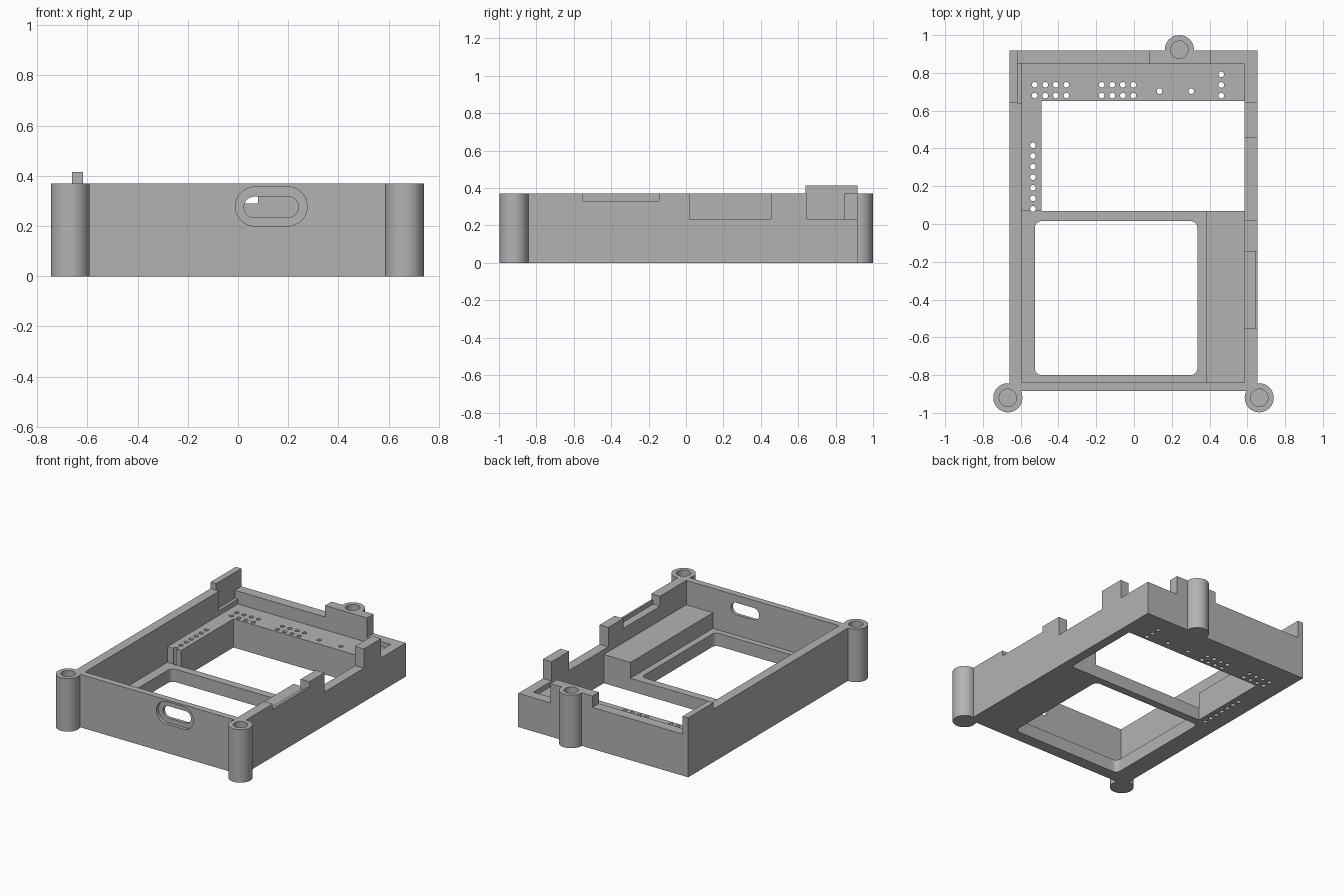
import bpy, bmesh
from math import cos, sin, pi, radians

if "Cube" in bpy.data.objects:
    bpy.data.objects.remove(bpy.data.objects["Cube"])

grey = bpy.data.materials.new("plain_grey")
grey.use_nodes = True
colour = (0.45, 0.45, 0.45, 1)
grey.diffuse_color = colour
grey.node_tree.nodes["Principled BSDF"].inputs["Base Color"].default_value = colour


def rounded(x0, x1, y0, y1, r, steps=8):
    """Rectangle outline with rounded corners, counter-clockwise."""
    centres = [(x1 - r, y1 - r), (x0 + r, y1 - r), (x0 + r, y0 + r), (x1 - r, y0 + r)]
    return [(cx + r * cos((q + i / steps) * pi / 2), cy + r * sin((q + i / steps) * pi / 2))
            for q, (cx, cy) in enumerate(centres) for i in range(steps + 1)]


def circle(cx, cy, r, n):
    return [(cx + r * cos(2 * pi * i / n), cy + r * sin(2 * pi * i / n)) for i in range(n)]


def prisms(name, outlines, lo, hi, along_y=False):
    """Extrude outlines from lo to hi along z, or along y for outlines in x and z."""
    bm = bmesh.new()
    for outline in outlines:
        verts = [bm.verts.new((a, lo, b) if along_y else (a, b, lo)) for a, b in outline]
        face = bm.faces.new(verts)
        new = bmesh.ops.extrude_face_region(bm, geom=[face])["geom"]
        shift = (0, hi - lo, 0) if along_y else (0, 0, hi - lo)
        bmesh.ops.translate(bm, vec=shift, verts=[v for v in new if isinstance(v, bmesh.types.BMVert)])
    bmesh.ops.recalc_face_normals(bm, faces=bm.faces)
    mesh = bpy.data.meshes.new(name)
    bm.to_mesh(mesh)
    bm.free()
    mesh.materials.append(grey)
    obj = bpy.data.objects.new(name, mesh)
    bpy.context.collection.objects.link(obj)
    return obj


def box(name, x0, x1, y0, y1, z0, z1):
    return prisms(name, [[(x0, y0), (x1, y0), (x1, y1), (x0, y1)]], z0, z1)


def combine(target, tool, operation="DIFFERENCE"):
    mod = target.modifiers.new("combine", "BOOLEAN")
    mod.operation, mod.solver, mod.object = operation, "EXACT", tool
    bpy.context.view_layer.objects.active = target
    bpy.ops.object.modifier_apply(modifier=mod.name)
    bpy.data.objects.remove(tool)


# Main dimensions
LEFT, RIGHT, FRONT, BACK, TOP = -0.66, 0.653, -0.885, 0.918, 0.37
IN_L, IN_R, IN_F, IN_B = -0.594, 0.586, -0.84, 0.847
BAR, SHELF, FLOOR, LOW, ABOVE = 0.07, 0.2, 0.09, 0.235, 0.6

# Outer block with screw posts and the tall corner tab
casing = box("casing", LEFT, RIGHT, FRONT, BACK, 0, TOP)
posts = [(-0.668, -0.92), (0.663, -0.92), (0.24, 0.923)]
for x, y in posts:
    combine(casing, prisms("post", [circle(x, y, 0.077, 48)], 0, TOP), "UNION")
combine(casing, box("tab", LEFT, -0.617, 0.64, BACK, 0.3, 0.415), "UNION")

# Interior: shelf level, lower bay, then the two floor openings
combine(casing, box("interior", IN_L, IN_R, IN_F, IN_B, SHELF, ABOVE))
combine(casing, box("bay", IN_L, 0.38, IN_F, BAR, FLOOR, ABOVE))
combine(casing, box("back_opening", -0.49, IN_R, BAR, 0.65, -0.1, ABOVE))
combine(casing, prisms("bay_opening", [rounded(-0.525, 0.335, -0.8, 0.015, 0.035)], -0.1, 0.3))

# Stepped rim: side notches, lowered back wall, ledge beside the tab
OUT = 1.1
rim_cuts = [
    (IN_R - 0.05, OUT, -0.55, -0.145, 0.33),
    (IN_R - 0.05, 0.64, -0.55, -0.145, 0.3),
    (IN_R - 0.05, OUT, 0.02, 0.455, LOW),
    (IN_R - 0.05, OUT, 0.645, OUT, LOW),
    (0.405, IN_R + 0.01, IN_B - 0.05, OUT, LOW),
    (-0.617, 0.08, IN_B - 0.05, OUT, 0.29),
    (-0.617, IN_L + 0.05, 0.64, IN_B, LOW),
]
for x0, x1, y0, y1, z in rim_cuts:
    combine(casing, box("rim_cut", x0, x1, y0, y1, z, ABOVE))

# Front port: shallow recess around a through slot
combine(casing, prisms("port_recess", [rounded(-0.01, 0.275, 0.2, 0.356, 0.077, 12)], -1.1, -0.862, True))
combine(casing, prisms("port_slot", [rounded(0.024, 0.24, 0.234, 0.317, 0.041, 12)], -1.1, -0.8, True))

# Blind screw holes in the posts
combine(casing, prisms("screw_holes", [circle(x, y, 0.046, 32) for x, y in posts], 0.1, ABOVE))

# Pin holes through the shelf
rows = (0.68, 0.737)
pins = [(start + 0.056 * i, y) for start in (-0.526, -0.171) for i in range(4) for y in rows]
pins += [(0.135, 0.703), (0.303, 0.703)]
pins += [(0.462, 0.68 + 0.056 * i) for i in range(3)]
pins += [(-0.535, 0.08 + 0.056 * i) for i in range(7)]
combine(casing, prisms("pin_holes", [circle(x, y, 0.015, 16) for x, y in pins], -0.1, 0.3))

# Smooth round surfaces, sharp edges
bpy.ops.object.select_all(action="DESELECT")
casing.select_set(True)
bpy.context.view_layer.objects.active = casing
bpy.ops.object.shade_smooth_by_angle(angle=radians(30))
